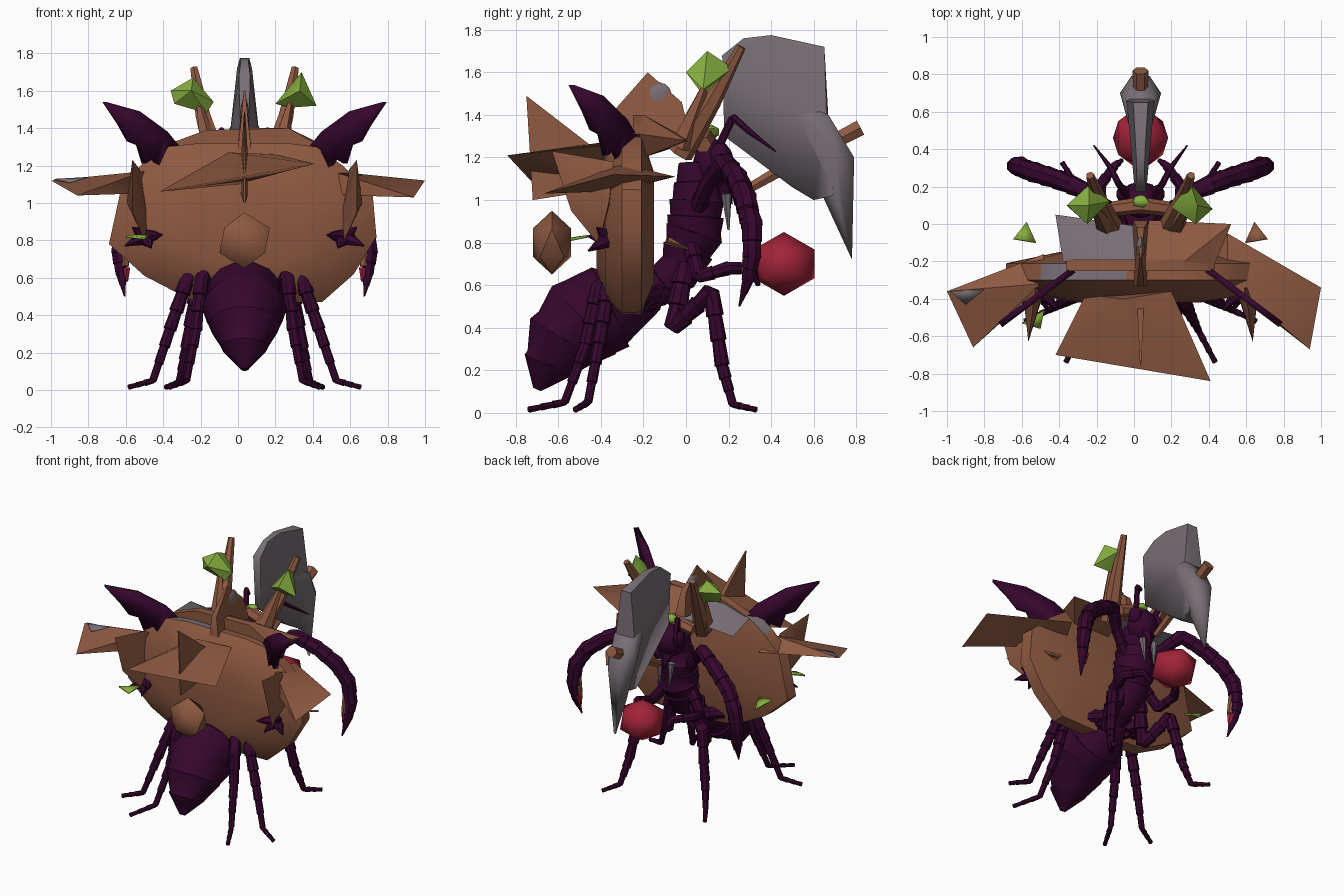
import bpy, bmesh, math
from mathutils import Vector

if "Cube" in bpy.data.objects:
    bpy.data.objects.remove(bpy.data.objects["Cube"], do_unlink=True)

MID = 0.035  # centre plane of the creature


def make_material(name, colour):
    mat = bpy.data.materials.new(name)
    mat.use_nodes = True
    mat.diffuse_color = (*colour, 1)
    mat.node_tree.nodes["Principled BSDF"].inputs["Base Color"].default_value = (*colour, 1)
    return mat


purple = make_material("dark purple", (.037, .002, .027))
brown = make_material("earth brown", (.27, .1, .053))
grey = make_material("stone grey", (.19, .16, .18))
green = make_material("leaf green", (.24, .43, .05))
red = make_material("fruit red", (.36, .017, .04))


def finish(name, bm, mats, angle=40):
    """Turn a bmesh into a named, shaded object."""
    bmesh.ops.recalc_face_normals(bm, faces=bm.faces)
    mesh = bpy.data.meshes.new(name)
    bm.to_mesh(mesh)
    bm.free()
    for mat in mats:
        mesh.materials.append(mat)
    obj = bpy.data.objects.new(name, mesh)
    bpy.context.collection.objects.link(obj)
    bpy.ops.object.select_all(action='DESELECT')
    bpy.context.view_layer.objects.active = obj
    obj.select_set(True)
    bpy.ops.object.shade_smooth_by_angle(angle=math.radians(angle))
    return obj


def hull(name, points, mat, angle=40):
    """Faceted solid wrapped around a few corner points."""
    bm = bmesh.new()
    verts = [bm.verts.new(p) for p in points]
    result = bmesh.ops.convex_hull(bm, input=verts)
    loose = set(result["geom_interior"]) | set(result["geom_unused"])
    bmesh.ops.delete(bm, geom=[v for v in loose if isinstance(v, bmesh.types.BMVert)])
    return finish(name, bm, [mat], angle)


def blade(name, outline, mat, angle=60):
    """Solid symmetric about the centre plane; outline holds y, z, half width."""
    points = [(MID + s * w, y, z) for y, z, w in outline for s in (-1, 1)]
    return hull(name, points, mat, angle)


def tube(name, path, radii, mat, ridges=1, flare=1.0, sides=8):
    """Tapering limb; ridges and flare give overlapping segment edges."""
    bm = bmesh.new()
    path = [Vector(p) for p in path]
    stations = []
    for a, b, ra, rb in zip(path, path[1:], radii, radii[1:]):
        for i in range(ridges):
            for t, f in ((i / ridges, 1.0), ((i + .96) / ridges, flare)):
                stations.append((a.lerp(b, t), (ra + (rb - ra) * t) * f))
    stations.append((path[-1], radii[-1]))
    heading = (path[1] - path[0]).normalized()
    turn = heading.to_track_quat('Z', 'Y')
    rings = []
    for i, (centre, radius) in enumerate(stations):
        ahead = stations[min(i + 1, len(stations) - 1)][0]
        behind = stations[max(i - 1, 0)][0]
        new = (ahead - behind).normalized()
        turn = heading.rotation_difference(new) @ turn
        heading = new
        rings.append([bm.verts.new(centre + turn @ Vector((
            radius * math.cos(math.tau * k / sides),
            radius * math.sin(math.tau * k / sides), 0))) for k in range(sides)])
    for low, high in zip(rings, rings[1:]):
        for k in range(sides):
            n = (k + 1) % sides
            bm.faces.new((low[k], low[n], high[n], high[k]))
    bm.faces.new(rings[0])
    bm.faces.new(rings[-1])
    return finish(name, bm, [mat])


def ball(name, centre, size, mat, detail=1):
    bm = bmesh.new()
    bmesh.ops.create_icosphere(bm, subdivisions=detail, radius=1)
    for v in bm.verts:
        v.co = Vector(centre) + Vector(c * s for c, s in zip(v.co, size))
    return finish(name, bm, [mat], 45)


def sheet(name, outline, mat, thickness=.012):
    bm = bmesh.new()
    bm.faces.new([bm.verts.new(p) for p in outline])
    obj = finish(name, bm, [mat])
    solid = obj.modifiers.new("thickness", 'SOLIDIFY')
    solid.thickness = thickness
    solid.offset = 0
    return obj


# Great rounded shell, lofted from its outline, with a grey patch on top
rim = [(-.2, 1.32), (-.04, 1.32), (.26, 1.32), (.42, 1.3), (.56, 1.2), (.72, 1.05), (.74, .82), (.62, .62),
       (.45, .47), (0, .46), (-.25, .48), (-.5, .61), (-.69, .78), (-.62, 1.1), (-.5, 1.22), (-.39, 1.3)]
bm = bmesh.new()
loops = [[bm.verts.new((MID + (x - MID) * s, y, .84 + (z - .84) * s)) for x, z in rim]
         for y, s in ((-.42, .45), (-.38, .8), (-.3, 1), (-.21, .99), (-.15, .6))]
for a, b in zip(loops, loops[1:]):
    for i in range(len(rim)):
        j = (i + 1) % len(rim)
        bm.faces.new((a[i], a[j], b[j], b[i]))
bm.faces.new(loops[0])
bm.faces.new(loops[-1])
for face in bm.faces:
    spot = face.calc_center_median()
    if spot.z > 1.23 and spot.x < -.1 and spot.y > -.3:
        face.material_index = 1
finish("shell", bm, [brown, grey])

# Rocky shelf behind the shell top, grey on its rear right
hull("shelf_face", [(x, y, z) for y in (-.25, -.19) for x, z in
                    ((-.36, 1.32), (-.17, 1.39), (.27, 1.4), (.43, 1.31), (0, 1.2))], brown)
hull("shelf_grey", [(-.38, -.2, 1.31), (-.17, -.2, 1.37), (.08, -.2, 1.37), (-.42, .05, 1.28),
                    (.08, -.16, 1.25), (.08, -.02, 1.27), (-.25, -.2, 1.2)], grey)
hull("shelf_brown", [(.04, -.2, 1.4), (.27, -.2, 1.4), (.43, -.22, 1.31), (.52, 0, 1.28),
                     (.08, .02, 1.28), (.08, -.2, 1.2), (.35, -.2, 1.2)], brown)

# Upright fins and the wide front plate
blade("crest_fin", [(-.33, 1.43, .02), (-.18, 1.6, .004), (-.02, 1.46, .02),
                    (.02, 1.3, .04), (-.33, 1.25, .04)], brown)
ball("crest_fin_patch", (MID, -.13, 1.49), (.022, .065, .065), grey, 2)
blade("front_fin", [(-.75, 1.49, .003), (-.4, 1.22, .02), (-.4, 1.05, .02), (-.72, 1, .005)], brown)
hull("front_plate", [(-.26, -.38, 1.14), (.2, -.36, 1.26), (-.05, -.4, 1.27), (.41, -.84, 1.21),
                     (-.42, -.7, 1.06), (.1, -.6, 1.13), (0, -.4, 1.1)], brown)

# Side plates
hull("left_side_plate", [(.5, -.05, 1.11), (.4, -.25, 1.06), (1, -.34, 1.12), (.94, -.67, 1.03),
                         (.5, -.3, 1.17), (.6, -.4, 1.04)], brown)
hull("right_side_plate", [(-.48, -.16, 1.1), (-1, -.36, 1.12), (-.86, -.66, 1.04),
                          (-.5, -.32, 1.17), (-.55, -.38, 1.05)], brown)
sheet("right_plate_patch", [(-.98, -.36, 1.125), (-.8, -.35, 1.135), (-.9, -.43, 1.11)], grey, .008)

# Hanging boulder and held fruit
ball("boulder", (MID, -.63, .8), (.15, .105, .15), brown)
ball("fruit", (MID, .46, .7), (.165, .17, .15), red)

# Axe with its handle
blade("axe_head", [(.17, 1.68, .03), (.18, 1.3, .02), (.27, 1.76, .02), (.4, 1.775, .025),
                   (.65, 1.72, .04), (.66, 1.4, .075), (.69, 1.02, .06), (.6, 1, .05),
                   (.5, 1.06, .03), (.35, 1.22, .015)], grey)
blade("axe_spike", [(.42, 1.5, .03), (.52, 1.4, .06), (.67, 1.4, .08), (.7, 1.22, .11), (.79, 1.2, .05),
                    (.78, .72, .008), (.72, .95, .05)], grey)
tube("axe_handle", [(MID, .27, 1.04), (MID, .55, 1.2), (MID, .82, 1.34)],
     (.025, .035, .043), brown, sides=6)

# Insect body: abdomen, waist, thorax, head
tube("abdomen", [(MID, -.7, .11), (MID, -.645, .23), (MID, -.57, .35), (MID, -.475, .44),
                 (MID, -.35, .5), (MID, -.15, .58)],
     (.02, .12, .18, .21, .195, .09), purple, ridges=1, flare=1.08, sides=14)
tube("thorax", [(MID, -.2, .55), (MID, -.02, .68), (MID, .04, .85), (MID, .05, 1), (MID, .04, 1.18)],
     (.08, .1, .13, .12, .07), purple, ridges=2, flare=1.12, sides=10)
ball("head", (MID, .13, 1.17), (.11, .1, .12), purple, 2)
hull("muzzle", [(MID - .06, .18, 1.12), (MID + .06, .18, 1.12), (MID, .2, 1.25),
                (MID, .22, .98), (MID, .12, 1)], purple)
tube("collar", [(MID - .15, .08, 1.26), (MID, .1, 1.3), (MID + .15, .08, 1.26)],
     (.04, .045, .04), brown, sides=6)
ball("brow_gem", (MID, .12, 1.32), (.05, .04, .035), green)

# Crystals on the horns, one upright and one lying over
hull("left_crystal", [(.34, .1, 1.7), (.42, .08, 1.52), (.2, .09, 1.53), (.33, 0, 1.6),
                      (.3, .22, 1.62), (.28, .1, 1.51)], green)
hull("right_crystal", [(-.36, .1, 1.6), (-.24, .1, 1.67), (-.13, .12, 1.54), (-.17, .09, 1.48),
                       (-.34, .08, 1.53), (-.25, 0, 1.6), (-.24, .21, 1.62)], green)
sheet("right_leaf", [(-.6, -.53, .82), (-.5, -.56, .81), (-.48, -.46, .83)], green)

# Paired parts, built for both sides
for side, label in ((1, "left"), (-1, "right")):
    def at(u, y, z):
        return (MID + side * u, y, z)

    # Ragged wing, swept outward and forward
    wing = [(.34, 1.28), (.42, 1.38), (.57, 1.49), (.75, 1.54), (.67, 1.42), (.62, 1.33), (.57, 1.31),
            (.54, 1.21), (.49, 1.24), (.46, 1.19), (.42, 1.12), (.36, 1.18)]
    sheet(label + "_wing", [at(u, -.2 - .75 * (u - .3), z) for u, z in wing], purple, .035)

    # Upright side fin with a dark thorn cluster at its foot
    hull(label + "_side_fin", [at(.6, -.63, 1.23), at(.6, -.54, .95), at(.53, -.41, .79),
                               at(.56, -.34, 1.18), at(.63, -.36, 1), at(.52, -.36, .95)], brown)
    for tip in ((.64, -.44, .77), (.6, -.42, .87), (.44, -.46, .83), (.5, -.46, .76)):
        tube(label + "_thorn", [at(.53, -.36, .82), at(*tip)], (.05, .004), purple, sides=6)
    sheet(label + "_rear_chip", [at(.56, -.1, .8), at(.61, .01, .77), at(.68, -.08, .82)],
          brown if side > 0 else green)

    # Horn posts
    tube(label + "_horn", [at(.15, -.03, 1.22), at(.22, .12, 1.46), at(.27, .26, 1.72)],
         (.065, .045, .022), brown, sides=6)
    tube(label + "_short_horn", [at(.18, -.02, 1.25), at(.25, .1, 1.56)], (.06, .012), brown, sides=5)

    # Antenna, eye and mandible
    tube(label + "_antenna", [at(.06, .13, 1.2), at(.12, .22, 1.39), at(.16, .3, 1.32), at(.25, .42, 1.23)],
         (.02, .018, .015, .004), purple, sides=6)
    ball(label + "_eye", at(.09, .16, 1.21), (.04, .05, .06), purple, 2)
    tube(label + "_mandible", [at(.05, .19, 1.03), at(.04, .2, .86)], (.025, .005), grey, sides=6)

    # Raptor arm with a curved claw
    tube(label + "_raptor_arm", [at(.08, .05, .95), at(.2, .1, 1.08), at(.3, .18, 1.18), at(.45, .24, 1.1),
                                 at(.58, .28, 1), at(.64, .3, .9)],
         (.04, .035, .045, .05, .052, .045), purple, 2, 1.12)
    tube(label + "_claw", [at(.58, .28, 1), at(.65, .31, .88), at(.67, .31, .73), at(.66, .29, .62),
                           at(.64, .25, .5)], (.045, .05, .042, .028, .004), purple, 2, 1.12)
    tube(label + "_claw_edge", [at(.65, .305, .8), at(.64, .285, .66)], (.035, .025), brown, sides=6)
    tube(label + "_claw_barb", [at(.64, .29, .65), at(.63, .28, .58)], (.03, .008), red, sides=6)

    # Small grasping arm reaching for the fruit
    tube(label + "_small_arm", [at(.08, .02, .8), at(.2, .06, .64), at(.22, .2, .68), at(.14, .31, .68),
                                at(.1, .34, .6)], (.04, .03, .03, .022, .01), purple, 2, 1.2)

    # Six walking legs
    legs = {
        "front": [(.08, 0, .7), (.16, -.06, .4), (.25, .12, .57), (.31, .17, .22), (.35, .22, .04),
                  (.42, .33, .015)],
        "middle": [(.08, -.1, .55), (.2, -.22, .55), (.3, -.36, .61), (.4, -.41, .32), (.49, -.46, .05),
                   (.62, -.52, .015)],
        "rear": [(.08, -.15, .52), (.15, -.27, .55), (.23, -.41, .6), (.26, -.47, .32), (.31, -.57, .05),
                 (.4, -.74, .015)]}
    for place, joints in legs.items():
        tube(f"{label}_{place}_leg", [at(*j) for j in joints],
             (.045, .036, .036, .028, .016, .012), purple, 3, 1.25)
